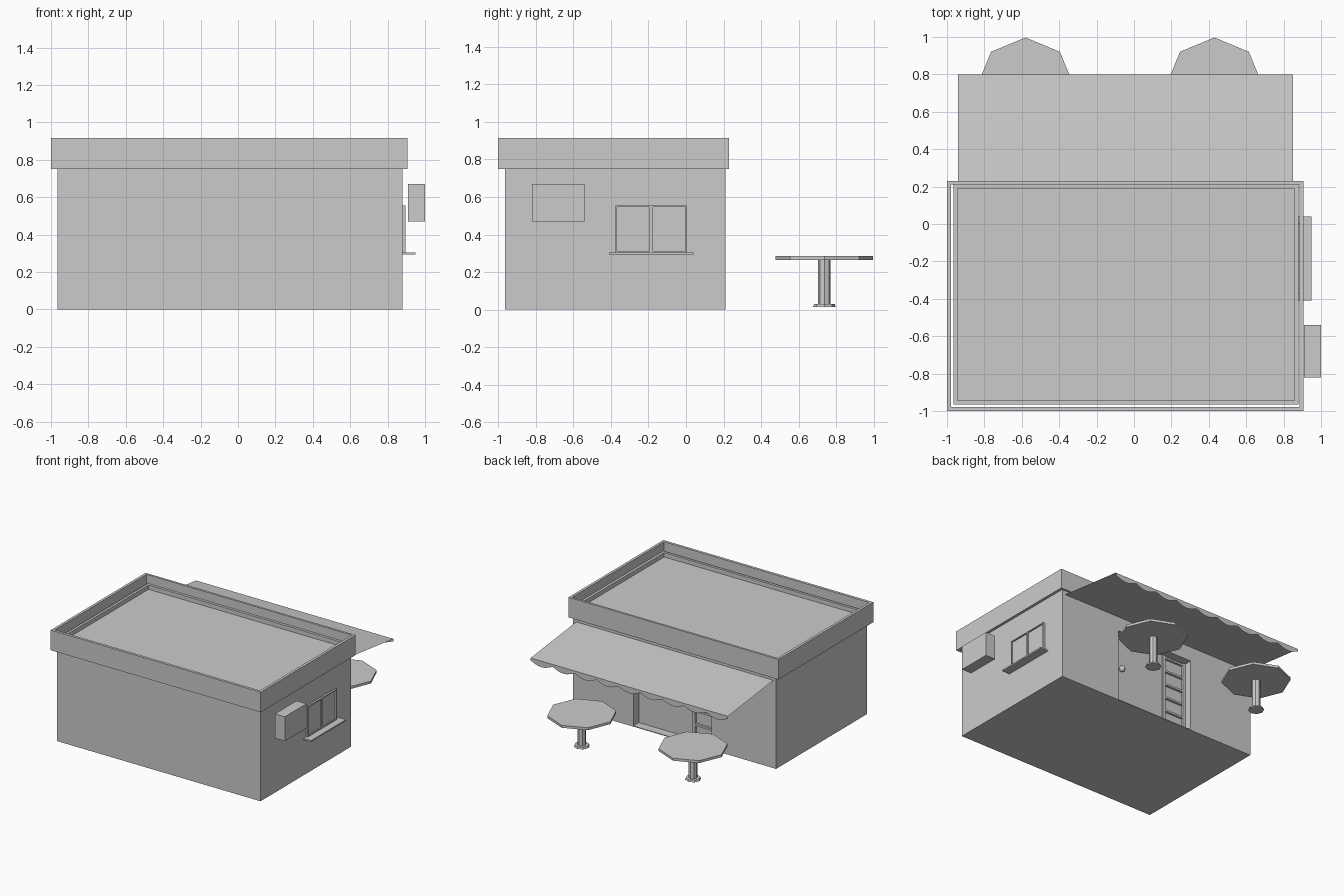
import bpy, bmesh, math

if "Cube" in bpy.data.objects:
    bpy.data.objects.remove(bpy.data.objects["Cube"])


def make(name, bm):
    bmesh.ops.recalc_face_normals(bm, faces=bm.faces[:])
    me = bpy.data.meshes.new(name)
    bm.to_mesh(me)
    bm.free()
    ob = bpy.data.objects.new(name, me)
    bpy.context.collection.objects.link(ob)
    return ob


def box_bm(x0, x1, y0, y1, z0, z1):
    bm = bmesh.new()
    bmesh.ops.create_cube(bm, size=1)
    for v in bm.verts:
        v.co = (x1 if v.co.x > 0 else x0,
                y1 if v.co.y > 0 else y0,
                z1 if v.co.z > 0 else z0)
    return bm


def box(name, *b):
    return make(name, box_bm(*b))


def disc(name, x, y, r, z0, z1, r_top=None, n=8):
    bm = bmesh.new()
    bmesh.ops.create_cone(bm, cap_ends=True, segments=n, radius1=r,
                          radius2=r if r_top is None else r_top, depth=z1 - z0)
    bmesh.ops.translate(bm, verts=bm.verts, vec=(x, y, (z0 + z1) / 2))
    return make(name, bm)


def inset_face(bm, axis, sign, thickness, depth):
    # sink a panel into the face that points along the given axis
    bm.normal_update()
    f = [f for f in bm.faces if f.normal[axis] * sign > 0.9]
    bmesh.ops.inset_region(bm, faces=f, thickness=thickness)
    f = bmesh.ops.extrude_discrete_faces(bm, faces=f)["faces"][0]
    for v in f.verts:
        v.co[axis] -= sign * depth


# building shell with sunken roof
bm = box_bm(-0.965, 0.88, -0.965, 0.21, 0, 0.845)
inset_face(bm, 2, 1, 0.03, 0.035)
shell = make("building_shell", bm)

# recessed entrance cut out of the back wall
cutter = box("entrance_cutter", -0.38, 0.33, 0.13, 0.4, 0.006, 0.6)
cutter.hide_render = True
mod = shell.modifiers.new("entrance", 'BOOLEAN')
mod.object = cutter
mod.operation = 'DIFFERENCE'
mod.solver = 'EXACT'
bpy.context.view_layer.objects.active = shell
bpy.ops.object.modifier_apply(modifier="entrance")
bpy.data.objects.remove(cutter)

# parapet band: open ring around the shell, with a thin gap
bm = bmesh.new()
rings = []
for inset, z in ((0, 0.75), (0, 0.915), (0.022, 0.915), (0.022, 0.75)):
    x0, x1, y0, y1 = -1 + inset, 0.906 - inset, -1 + inset, 0.23 - inset
    if inset:
        y1 += 0.004
    rings.append([bm.verts.new((x, y, z)) for x, y in
                  ((x0, y0), (x1, y0), (x1, y1), (x0, y1))])
for i in range(4):
    a, b = rings[i], rings[(i + 1) % 4]
    for j in range(4):
        k = (j + 1) % 4
        bm.faces.new((a[j], a[k], b[k], b[j]))
make("parapet_band", bm)

# awning sheet with scalloped valance
bm = bmesh.new()
xl, xr, scallops, steps = -0.94, 0.85, 9, 6
top, low = [], []
for i in range(scallops * steps + 1):
    x = xl + (xr - xl) * i / (scallops * steps)
    drop = 0.02 + 0.03 * math.sin(math.pi * (i % steps) / steps)
    top.append(bm.verts.new((x, 0.8, 0.65)))
    low.append(bm.verts.new((x, 0.8, 0.65 - drop)))
for i in range(scallops * steps):
    bm.faces.new((top[i], top[i + 1], low[i + 1], low[i]))
bm.faces.new([bm.verts.new((xr, 0.21, 0.72)), bm.verts.new((xl, 0.21, 0.72))] + top)
make("awning", bm)

# side window: frame with two sunken panes, and a sill
for i, (y0, y1) in enumerate(((-0.375, -0.185), (-0.185, 0.005))):
    bm = box_bm(0.875, 0.895, y0, y1, 0.305, 0.555)
    inset_face(bm, 0, 1, 0.012, 0.01)
    make(f"window_sash_{i + 1}", bm)
box("window_sill", 0.88, 0.95, -0.41, 0.04, 0.293, 0.305)

# wall-mounted cooling unit, standing slightly off the wall
box("cooling_unit", 0.91, 1.0, -0.82, -0.54, 0.47, 0.67)

# entrance: plain door with knob
box("door", -0.16, 0.33, 0.125, 0.138, 0.006, 0.6)
bm = bmesh.new()
bmesh.ops.create_uvsphere(bm, u_segments=10, v_segments=6, radius=0.025)
bmesh.ops.translate(bm, verts=bm.verts, vec=(0.25, 0.16, 0.32))
make("door_knob", bm)

# entrance: glazed side panel with cross bars
for i, x in enumerate((-0.175, -0.37)):
    box(f"panel_stile_{i + 1}", x - 0.01, x + 0.015, 0.125, 0.15, 0.006, 0.6)
for i in range(6):
    z = 0.015 + i * 0.114
    box(f"panel_rail_{i + 1}", -0.36, -0.18, 0.125, 0.148, z - 0.008, z + 0.008)

# octagonal tables
for i, x in enumerate((-0.58, 0.43)):
    y = 0.737
    disc(f"table_top_{i + 1}", x, y, 0.26, 0.265, 0.285)
    disc(f"table_leg_{i + 1}", x, y, 0.033, 0.025, 0.268)
    disc(f"table_base_{i + 1}", x, y, 0.06, 0.015, 0.03, 0.055)
